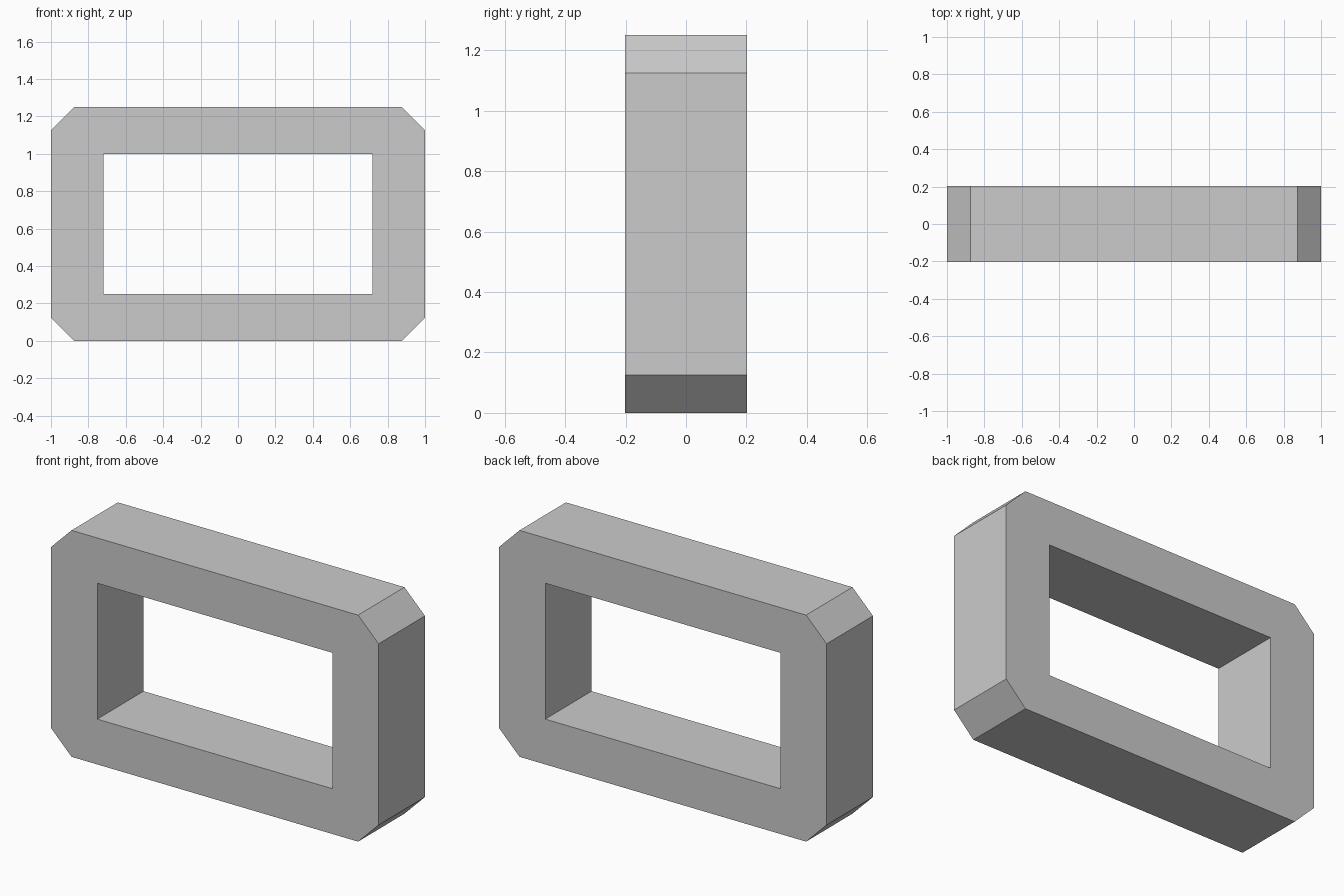
import bpy
import bmesh

cube = bpy.data.objects.get("Cube")
if cube:
    bpy.data.objects.remove(cube, do_unlink=True)

WIDTH, HEIGHT, DEPTH = 2.0, 1.25, 0.404
CHAMFER = 0.125
OPEN_WIDTH, OPEN_HEIGHT = 1.436, 0.75

grey = bpy.data.materials.new("plain grey")
grey.use_nodes = True
colour = (0.6, 0.6, 0.6, 1.0)
grey.diffuse_color = colour
grey.node_tree.nodes["Principled BSDF"].inputs["Base Color"].default_value = colour


def outline(width, height, cut=0.0):
    """Rectangle around the frame centre, with optional cut corners."""
    w, h = width / 2, height / 2
    points = []
    for sx, sz in ((1, 1), (-1, 1), (-1, -1), (1, -1)):
        corner = [(sx * w, sz * (h - cut)), (sx * (w - cut), sz * h)]
        if not cut:
            corner = corner[:1]
        elif sx != sz:
            corner.reverse()
        points += corner
    return points


def add_loop(bm, points):
    verts = [bm.verts.new((x, -DEPTH / 2, z + HEIGHT / 2)) for x, z in points]
    return [bm.edges.new((v, verts[i - 1])) for i, v in enumerate(verts)]


# Chamfered frame: outer outline minus the opening, extruded front to back
bm = bmesh.new()
edges = add_loop(bm, outline(WIDTH, HEIGHT, CHAMFER))
edges += add_loop(bm, outline(OPEN_WIDTH, OPEN_HEIGHT))
bmesh.ops.triangle_fill(bm, use_beauty=True, use_dissolve=False,
                        edges=edges, normal=(0, -1, 0))
front = bm.faces[:]
result = bmesh.ops.extrude_face_region(bm, geom=front, use_keep_orig=True)
back = [g for g in result["geom"] if isinstance(g, bmesh.types.BMVert)]
bmesh.ops.translate(bm, verts=back, vec=(0, DEPTH, 0))
bmesh.ops.recalc_face_normals(bm, faces=bm.faces[:])

mesh = bpy.data.meshes.new("chamfered_frame")
bm.to_mesh(mesh)
bm.free()
mesh.materials.append(grey)
frame = bpy.data.objects.new("chamfered_frame", mesh)
bpy.context.collection.objects.link(frame)
